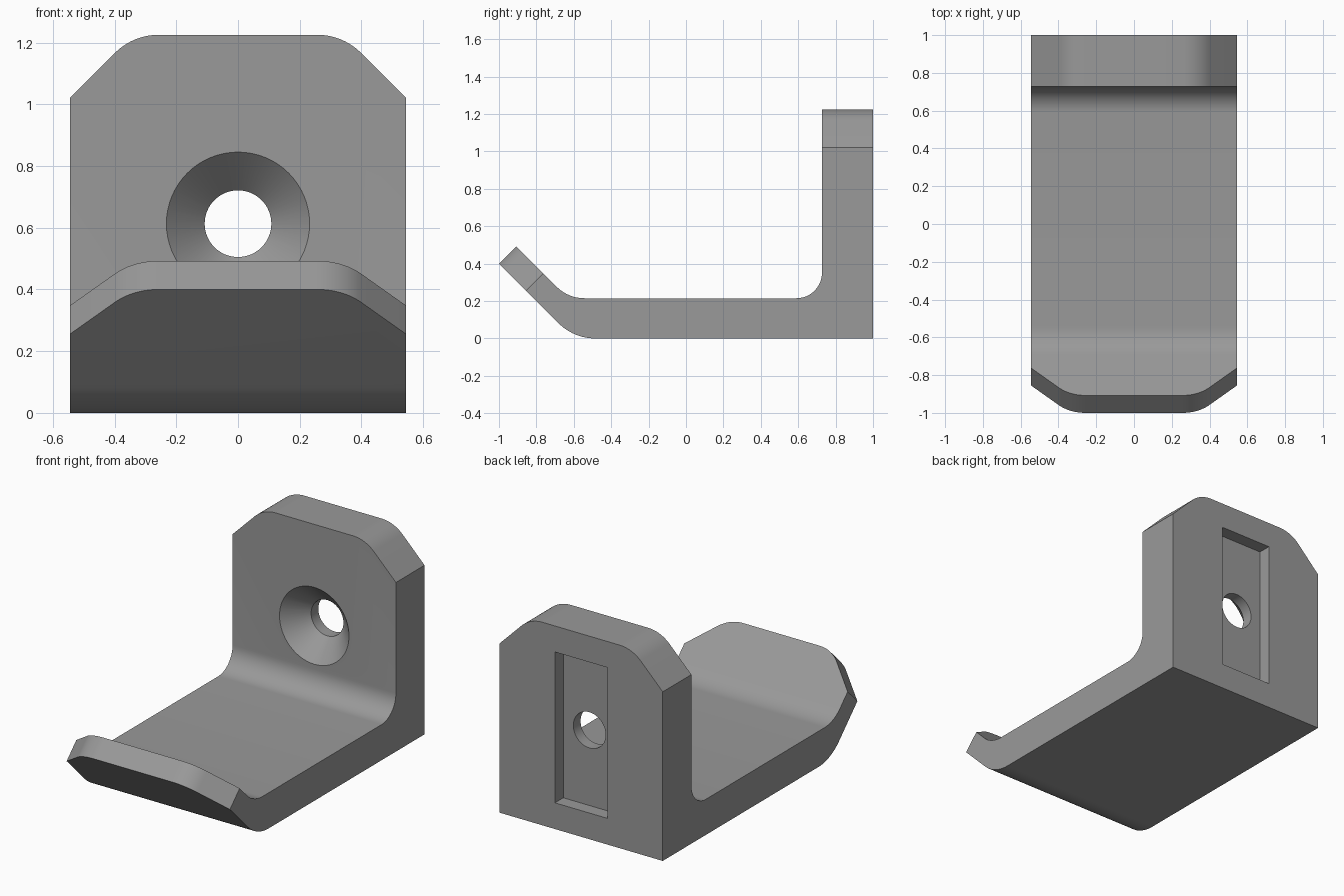
import bpy, bmesh, math
from mathutils import Vector, Matrix

if "Cube" in bpy.data.objects:
    bpy.data.objects.remove(bpy.data.objects["Cube"])

W = 0.545          # half width
HOLE_Z = 0.613     # screw hole height

grey = bpy.data.materials.new("mid grey")
grey.diffuse_color = (0.32, 0.32, 0.32, 1)
grey.use_nodes = True
grey.node_tree.nodes["Principled BSDF"].inputs["Base Color"].default_value = grey.diffuse_color


def finish(name, bm):
    bmesh.ops.recalc_face_normals(bm, faces=bm.faces)
    me = bpy.data.meshes.new(name)
    bm.to_mesh(me)
    bm.free()
    me.materials.append(grey)
    ob = bpy.data.objects.new(name, me)
    bpy.context.collection.objects.link(ob)
    return ob


def prism(name, pts, origin, u, v, n, a, b):
    """Extrude a 2D outline in the (u, v) plane from a to b along n."""
    o, u, v, n = Vector(origin), Vector(u), Vector(v), Vector(n)
    bm = bmesh.new()
    lo = [bm.verts.new(o + u * p + v * q + n * a) for p, q in pts]
    hi = [bm.verts.new(o + u * p + v * q + n * b) for p, q in pts]
    bm.faces.new(lo)
    bm.faces.new(hi)
    for i in range(len(pts)):
        j = (i + 1) % len(pts)
        bm.faces.new((lo[i], lo[j], hi[j], hi[i]))
    return finish(name, bm)


def fillet(prev, corner, nxt, r, steps=12):
    """Points of an arc of radius r rounding a corner."""
    p, c, q = Vector(prev), Vector(corner), Vector(nxt)
    d1, d2 = (p - c).normalized(), (q - c).normalized()
    half = d1.angle(d2) / 2
    centre = c + (d1 + d2).normalized() * (r / math.sin(half))
    s = c + d1 * (r / math.tan(half)) - centre
    e = c + d2 * (r / math.tan(half)) - centre
    total = s.angle(e)
    return [tuple(centre + (s * math.sin((1 - t) * total) + e * math.sin(t * total)) / math.sin(total))
            for t in (i / steps for i in range(steps + 1))]


# Hook body: bent side profile swept across the width
tip_out, tip_in = (-1, 0.4), (-0.9075, 0.4925)
profile = [(1, 0), (1, 1.225), (0.727, 1.225)]
profile += fillet((0.727, 1.225), (0.727, 0.215), (-0.63, 0.215), 0.137)
profile += fillet((0.727, 0.215), (-0.63, 0.215), tip_in, 0.21)
profile += [tip_in, tip_out]
profile += fillet(tip_out, (-0.6, 0), (1, 0), 0.28)
hook = prism("wall_hook", profile, (0, 0, 0), (0, 1, 0), (0, 0, 1), (1, 0, 0), -W, W)

cutters = []

# Corner trimmers for the back plate and the lip: 45 degree cut with a rounded shoulder
ch = 0.205
corner = [(0.8, -0.305), (0.8, 0.1), (0.25, 0.1)]
corner[2] = (W - ch - 0.083, 0.1)
corner += fillet((0, 0), (W - ch, 0), (W, -ch), 0.2)
corner += [(W + 0.1, -ch - 0.1)]
s = math.sqrt(0.5)
for origin, along, normal in (((0, 1, 1.225), (0, 0, 1), (0, -1, 0)),
                              ((0, -1, 0.4), (0, -s, s), (0, s, s))):
    for side in (-1, 1):
        cutters.append(prism("corner_cutter", corner, origin, (side, 0, 0), along, normal, -0.1, 0.4))

# Recess in the rear face
slot = [(-0.175, 0.158), (0.175, 0.158), (0.175, 1.068), (-0.175, 1.068)]
cutters.append(prism("slot_cutter", slot, (0, 0, 0), (1, 0, 0), (0, 0, 1), (0, 1, 0), 0.92, 1.1))

# Countersunk screw hole: lathe of radius against depth
bm = bmesh.new()
rings = []
for y, r in ((0.627, 0.332), (0.851, 0.108), (1.05, 0.108)):
    rings.append([bm.verts.new((r * math.cos(k * math.tau / 64), y, HOLE_Z + r * math.sin(k * math.tau / 64)))
                  for k in range(64)])
for r0, r1 in zip(rings, rings[1:]):
    for k in range(64):
        j = (k + 1) % 64
        bm.faces.new((r0[k], r0[j], r1[j], r1[k]))
bm.faces.new(rings[0])
bm.faces.new(rings[-1])
cutters.append(finish("screw_hole_cutter", bm))

# Apply every cut, then remove the cutters
bpy.context.view_layer.objects.active = hook
hook.select_set(True)
for c in cutters:
    c.hide_render = True
    m = hook.modifiers.new("cut", "BOOLEAN")
    m.operation, m.solver, m.object = "DIFFERENCE", "EXACT", c
    bpy.ops.object.modifier_apply(modifier=m.name)
    bpy.data.objects.remove(c)

bpy.ops.object.shade_smooth_by_angle(angle=math.radians(30))
